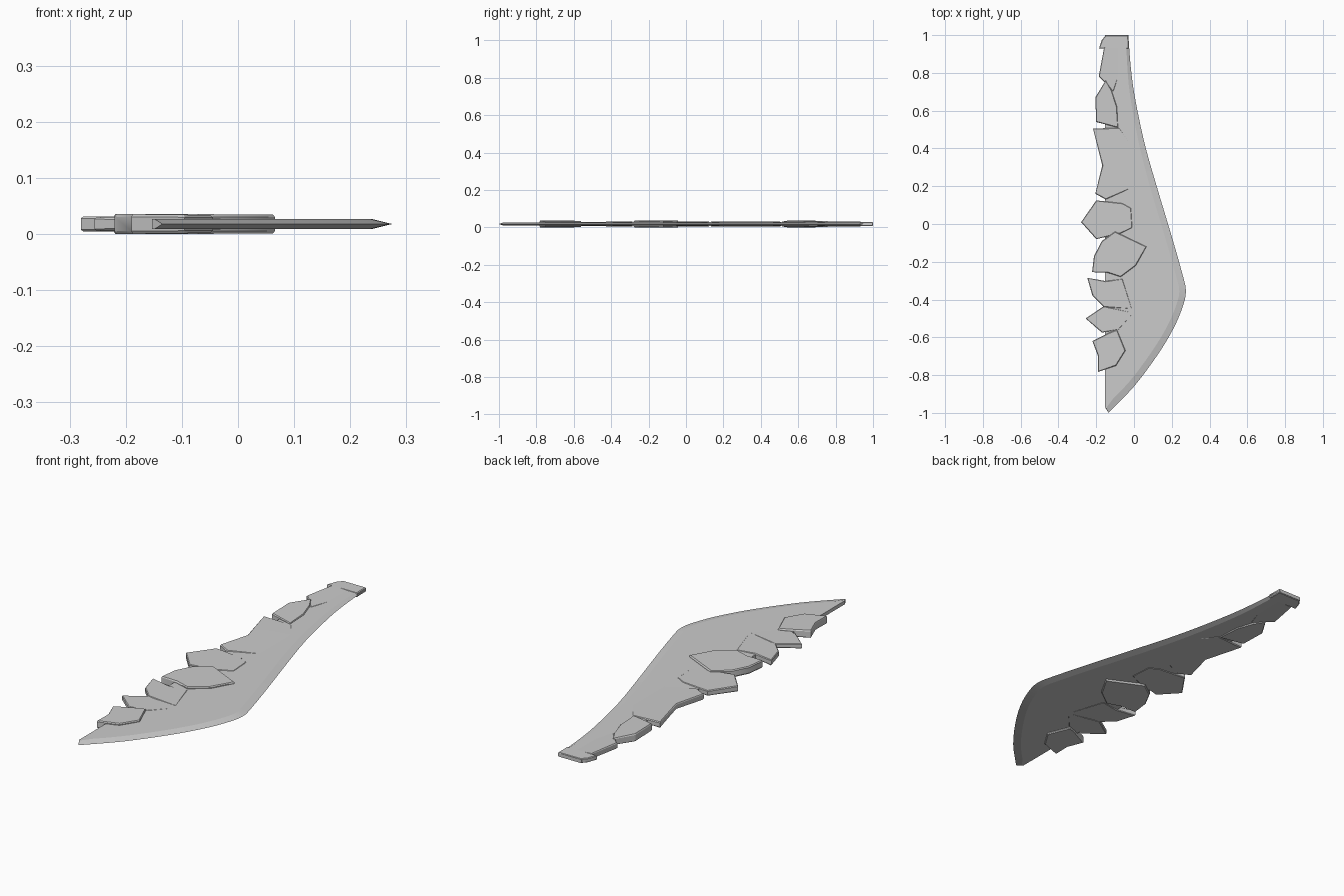
import bpy, bmesh
from mathutils import Vector

if "Cube" in bpy.data.objects:
    bpy.data.objects.remove(bpy.data.objects["Cube"])

MID = 0.018      # centre plane of the blade
HALF = 0.0085    # half thickness of the blade


def finish(bm, name, angle=0.5):
    bmesh.ops.recalc_face_normals(bm, faces=bm.faces)
    me = bpy.data.meshes.new(name)
    bm.to_mesh(me)
    bm.free()
    ob = bpy.data.objects.new(name, me)
    bpy.context.collection.objects.link(ob)
    bpy.ops.object.select_all(action='DESELECT')
    ob.select_set(True)
    bpy.context.view_layer.objects.active = ob
    bpy.ops.object.shade_smooth_by_angle(angle=angle)
    return ob


def spline(pts, n):
    # Catmull-Rom curve through the points
    p = [Vector(q) for q in pts]
    p = [2 * p[0] - p[1]] + p + [2 * p[-1] - p[-2]]
    out = []
    for i in range(1, len(p) - 2):
        a, b, c, d = p[i - 1:i + 3]
        for k in range(n):
            t = k / n
            out.append(0.5 * (2 * b + (c - a) * t + (2 * a - 5 * b + 4 * c - d) * t * t
                              + (3 * b - a - 3 * c + d) * t ** 3))
    out.append(p[-2])
    return out


# Blade: curved cutting edge on +x, straight spine on -x
edge = spline([(-0.03, 1.0), (-0.018, 0.84), (0.003, 0.68), (0.055, 0.43), (0.12, 0.2),
               (0.195, -0.05), (0.255, -0.26), (0.275, -0.36), (0.25, -0.46),
               (0.2, -0.57), (0.12, -0.7), (0.0, -0.86), (-0.135, -1.0)], 3)
bm = bmesh.new()
rows = []
for i, q in enumerate(edge):
    t = edge[min(i + 1, len(edge) - 1)] - edge[max(i - 1, 0)]
    nrm = Vector((t.y, -t.x)).normalized()
    w = 0.012 + 0.023 * min(1, i / 12)
    inner = q + nrm * w
    inner.x = max(inner.x, -0.148)
    if i == 0:
        inner.y = 1.0
    sy = max(min(inner.y, 1.0), -0.97)
    ring = [(-0.153, sy, MID + HALF), (inner.x, inner.y, MID + HALF), (q.x, q.y, MID),
            (inner.x, inner.y, MID - HALF), (-0.153, sy, MID - HALF)]
    rows.append([bm.verts.new(v) for v in ring])
for a, b in zip(rows, rows[1:]):
    for k in range(5):
        bm.faces.new((a[k], a[(k + 1) % 5], b[(k + 1) % 5], b[k]))
bm.faces.new(rows[0])
bm.faces.new(rows[-1])
probe = finish(bm, "blade", 0.15)


# Stone plates: half thickness runs from h0 on the outer side to h1 on the inner side
def stone(name, pts, h0, h1=None, bevel=0.004):
    h1 = h0 if h1 is None else h1
    x0, x1 = min(p[0] for p in pts), max(p[0] for p in pts)
    bm = bmesh.new()
    c = Vector((sum(p[0] for p in pts), sum(p[1] for p in pts))) / len(pts)
    loops = []
    for side, inset, k in ((1, bevel, 1), (1, 0, 0.72), (-1, 0, 0.72), (-1, bevel, 1)):
        loop = []
        for p in pts:
            q = Vector(p)
            h = h0 + (h1 - h0) * (q.x - x0) / (x1 - x0)
            q -= (q - c).normalized() * inset
            loop.append(bm.verts.new((q.x, q.y, MID + side * h * k)))
        loops.append(loop)
    n = len(pts)
    for a, b in zip(loops, loops[1:]):
        for k in range(n):
            bm.faces.new((a[k], a[(k + 1) % n], b[(k + 1) % n], b[k]))
    caps = [bm.faces.new(loops[0]), bm.faces.new(loops[-1])]
    bmesh.ops.triangulate(bm, faces=caps)
    finish(bm, name)


stone("end_stone", [(-0.17, 0.975), (-0.15, 0.998), (-0.03, 0.998), (-0.028, 0.93),
                    (-0.185, 0.93)], 0.0105)
stone("stone_2", [(-0.158, 0.935), (-0.187, 0.78), (-0.145, 0.74), (-0.11, 0.70),
                  (-0.075, 0.80), (-0.07, 0.935)], 0.014, 0.008)
stone("stone_3", [(-0.15, 0.76), (-0.205, 0.67), (-0.2, 0.54), (-0.085, 0.51),
                  (-0.09, 0.62), (-0.12, 0.71)], 0.018, 0.013)
stone("stone_4", [(-0.217, 0.505), (-0.168, 0.31), (-0.205, 0.16), (-0.15, 0.13),
                  (-0.01, 0.19), (0.02, 0.38), (-0.08, 0.51)], 0.014, 0.0075)
stone("stone_5", [(-0.2, 0.125), (-0.28, 0.01), (-0.2, -0.08), (-0.07, -0.05),
                  (-0.008, -0.02), (-0.015, 0.085), (-0.06, 0.11)], 0.0135, 0.010)
stone("stone_6", [(-0.10, -0.04), (-0.17, -0.09), (-0.212, -0.17), (-0.222, -0.255),
                  (-0.14, -0.258), (-0.07, -0.28), (0.01, -0.22), (0.066, -0.12)], 0.018, 0.017)
stone("stone_7", [(-0.247, -0.285), (-0.22, -0.38), (-0.16, -0.44), (-0.01, -0.45),
                  (-0.06, -0.29), (-0.15, -0.302)], 0.0135, 0.009)
stone("stone_8", [(-0.256, -0.50), (-0.17, -0.575), (-0.08, -0.56), (0.0, -0.47),
                  (-0.16, -0.435)], 0.012, 0.0085)
stone("stone_9", [(-0.22, -0.62), (-0.19, -0.70), (-0.19, -0.783), (-0.095, -0.75),
                  (-0.045, -0.67), (-0.09, -0.56), (-0.13, -0.575)], 0.018, 0.016)
